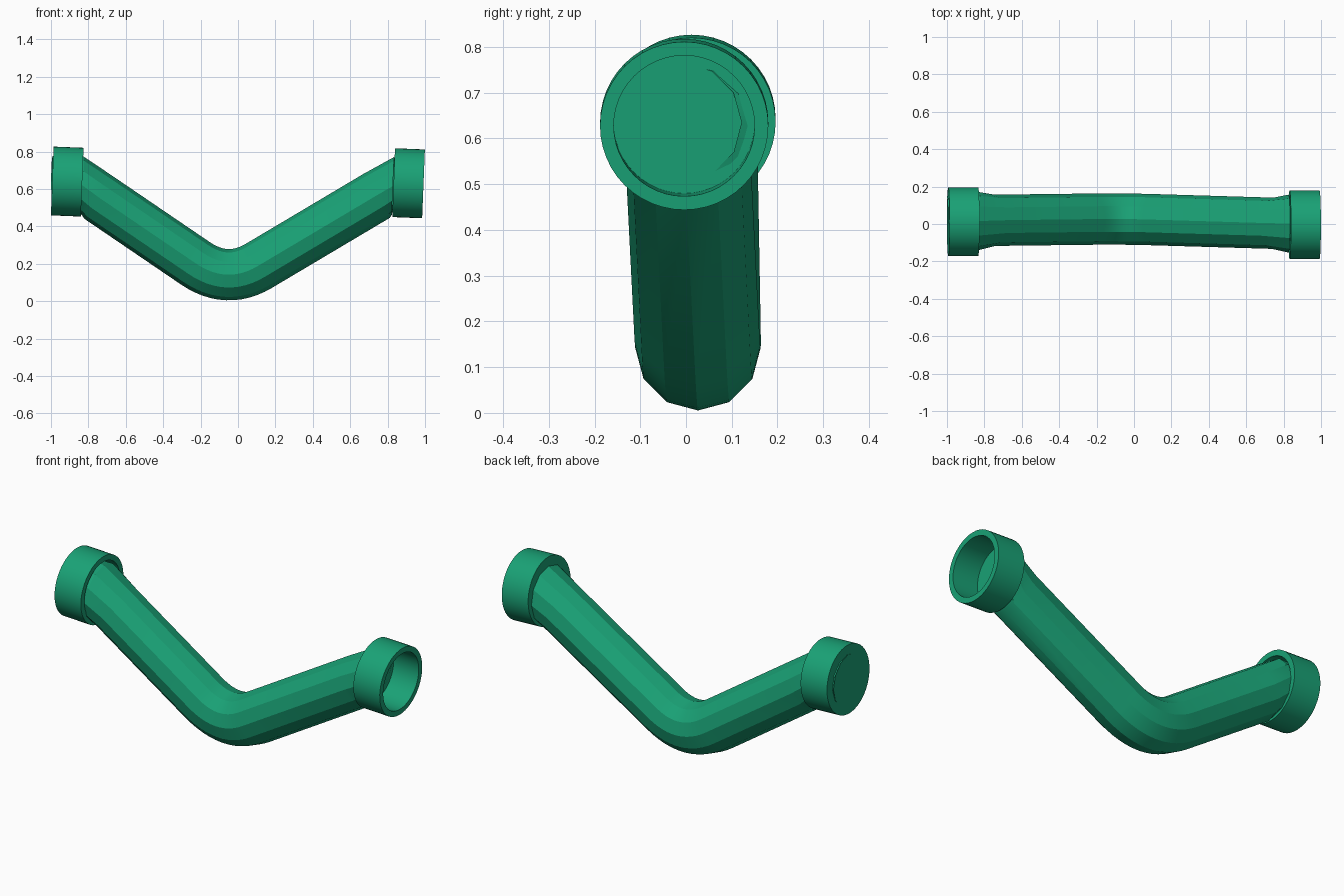
import bpy, bmesh
from math import pi, sin, cos
from mathutils import Vector

if "Cube" in bpy.data.objects:
    bpy.data.objects.remove(bpy.data.objects["Cube"])

green = bpy.data.materials.new("green")
green.diffuse_color = (0.01, 0.36, 0.18, 1)
green.use_nodes = True
green.node_tree.nodes["Principled BSDF"].inputs["Base Color"].default_value = green.diffuse_color


def ring(bm, centre, axis, radius, sides):
    """Circle of vertices around an axis, first vertex at the bottom."""
    t = Vector(axis).normalized()
    side = Vector((0, 0, 1)).cross(t).normalized()
    up = t.cross(side)
    c = Vector(centre)
    return [bm.verts.new(c + radius * (side * sin(2 * pi * i / sides) - up * cos(2 * pi * i / sides)))
            for i in range(sides)]


def loft(name, sections, sides, angle, capped=False):
    bm = bmesh.new()
    rings = [ring(bm, c, a, r, sides) for c, a, r in sections]
    for a, b in zip(rings, rings[1:]):
        for i in range(sides):
            j = (i + 1) % sides
            bm.faces.new((a[i], a[j], b[j], b[i]))
    if capped:
        bm.faces.new(rings[0])
        bm.faces.new(rings[-1])
    bmesh.ops.recalc_face_normals(bm, faces=bm.faces)
    me = bpy.data.meshes.new(name)
    bm.to_mesh(me)
    bm.free()
    me.materials.append(green)
    ob = bpy.data.objects.new(name, me)
    bpy.context.collection.objects.link(ob)
    bpy.ops.object.select_all(action='DESELECT')
    ob.select_set(True)
    bpy.context.view_layer.objects.active = ob
    bpy.ops.object.shade_smooth_by_angle(angle=angle)
    return ob


# Collars: identical cups, both open towards +x and slightly tilted
axis = Vector((1, 0, -0.04)).normalized()
profile = [(0, 0.184), (0.16, 0.184), (0.16, 0.154), (0.008, 0.154)]
for name, base in (("left_collar", (-0.993, 0.012, 0.643)),
                   ("right_collar", (0.832, -0.004, 0.634))):
    loft(name, [(Vector(base) + axis * d, axis, r) for d, r in profile], 48, 0.6, True)

# Bent pipe: two straight arms joined by a rounded elbow
R = 0.137
corner = Vector((-0.059, 0.028, 0.088))
left_arm = Vector((-1, -0.012, 0.68))
right_arm = Vector((1, -0.03, 0.594))
bend = 0.17
p0, p2 = corner + left_arm * bend, corner + right_arm * bend
sections = [
    ((-0.991, 0.012, 0.64), (1, 0.06, 0.0), R),
    ((-0.83, 0.016, 0.618), axis, 0.155),
    (corner + left_arm * 0.685, -left_arm, R),
]
steps = 12
for i in range(steps + 1):
    u = i / steps
    point = p0 * (1 - u) ** 2 + corner * 2 * u * (1 - u) + p2 * u ** 2
    sections.append((point, (corner - p0) * (1 - u) + (p2 - corner) * u, R))
sections += [
    (corner + right_arm * 0.80, right_arm, R),
    ((0.828, 0.002, 0.616), axis, 0.155),
    ((0.834, -0.008, 0.635), (1, -0.1, -0.05), 0.13),
]
loft("bent_pipe", sections, 12, 0.45)
